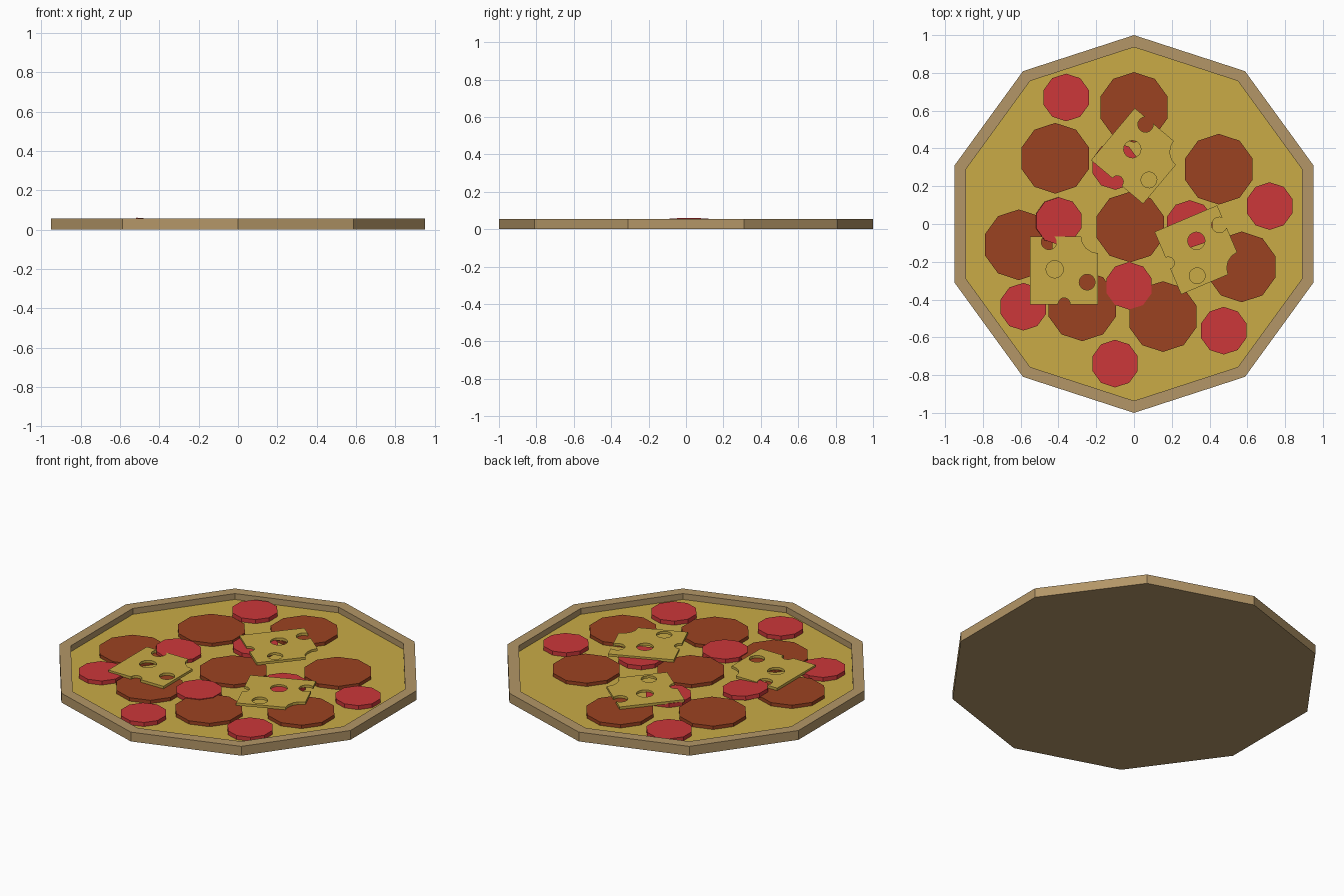
import bpy, bmesh, math
from mathutils import Matrix, Vector

cube = bpy.data.objects.get("Cube")
if cube:
    bpy.data.objects.remove(cube, do_unlink=True)


def material(name, r, g, b):
    lin = [(c / 255) ** 2.2 for c in (r, g, b)] + [1.0]
    m = bpy.data.materials.new(name)
    m.use_nodes = True
    m.diffuse_color = lin
    m.node_tree.nodes["Principled BSDF"].inputs["Base Color"].default_value = lin
    return m


CRUST = material("crust tan", 178, 149, 103)
CHEESE = material("cheese yellow", 200, 170, 72)
SAUSAGE = material("sausage brown", 154, 68, 38)
TOMATO = material("tomato red", 203, 58, 60)


def add_prism(bm, radius, z0, z1, sides=10, centre=(0, 0)):
    """Upright prism with a corner on +y; returns its top face."""
    rings = []
    for z in (z0, z1):
        ring = []
        for i in range(sides):
            a = math.pi / 2 + 2 * math.pi * i / sides
            ring.append(bm.verts.new((centre[0] + radius * math.cos(a),
                                      centre[1] + radius * math.sin(a), z)))
        rings.append(ring)
    low, high = rings
    bm.faces.new(low[::-1])
    for i in range(sides):
        j = (i + 1) % sides
        bm.faces.new((low[i], low[j], high[j], high[i]))
    return bm.faces.new(high)


def finish_mesh(bm, name, *mats):
    mesh = bpy.data.meshes.new(name)
    bm.normal_update()
    bm.to_mesh(mesh)
    bm.free()
    for m in mats:
        mesh.materials.append(m)
    return mesh


def place(mesh, name, loc=(0, 0, 0), rot=(0, 0, 0)):
    ob = bpy.data.objects.new(name, mesh)
    ob.location, ob.rotation_euler = loc, rot
    bpy.context.collection.objects.link(ob)
    return ob


FLOOR, RIM = 0.02, 0.055

# Crust with a sunken cheese floor
bm = bmesh.new()
top = add_prism(bm, 1.0, 0, RIM)
bm.normal_update()
bmesh.ops.inset_region(bm, faces=[top], thickness=0.061, use_even_offset=True)
bmesh.ops.inset_region(bm, faces=[top], thickness=0.0, depth=FLOOR - RIM)
top.material_index = 1
place(finish_mesh(bm, "crust", CRUST, CHEESE), "crust_base")


# Round toppings share one mesh per kind
def disc_mesh(name, radius, height, mat):
    bm = bmesh.new()
    add_prism(bm, radius, 0, height)
    return finish_mesh(bm, name, mat)


sausage = disc_mesh("sausage_disc", 0.187, 0.02, SAUSAGE)
tomato = disc_mesh("tomato_disc", 0.126, 0.024, TOMATO)

sausage_spots = [(0, .617), (-.417, .348), (.449, .29), (-.02, -.016),
                 (-.61, -.11), (.57, -.227), (-.274, -.433), (.153, -.49)]
for i, (x, y) in enumerate(sausage_spots):
    place(sausage, f"sausage_slice_{i + 1}", (x, y, FLOOR))

tomato_spots = [(-.359, .67), (.718, .095), (-.026, -.327), (-.586, -.438),
                (.475, -.565), (-.1, -.739), (.295, 0), (-.1, .307)]
for i, (x, y) in enumerate(tomato_spots):
    place(tomato, f"tomato_slice_{i + 1}", (x, y, FLOOR))

# One tomato leans on the sausage beside it
place(tomato, "tomato_slice_leaning", (-.4, .016, FLOOR + 0.006),
      (0, math.radians(5), 0))

# Cheese slice: square plate with round holes and edge bites cut out
THICK = 0.015
bm = bmesh.new()
bmesh.ops.create_cube(bm, size=1, matrix=Matrix.Translation(
    Vector((0, 0, THICK / 2))) @ Matrix.Diagonal((0.36, 0.36, THICK, 1)))
plate = place(finish_mesh(bm, "cheese_plate", CHEESE), "cheese_plate")

bm = bmesh.new()
for x, y, r in [(-.05, .005, .046), (.122, -.063, .042), (0, -.178, .032),
                (-.08, .15, .041), (.18, .18, .09)]:
    add_prism(bm, r, -0.05, 0.05, sides=16, centre=(x, y))
cutter = place(finish_mesh(bm, "hole_cutter", CHEESE), "hole_cutter")
cutter.hide_render = True

cut = plate.modifiers.new("holes", "BOOLEAN")
cut.operation, cut.solver, cut.object = "DIFFERENCE", "EXACT", cutter
bpy.context.view_layer.update()
holed = bpy.data.meshes.new_from_object(
    plate.evaluated_get(bpy.context.evaluated_depsgraph_get()))
for ob in (plate, cutter):
    bpy.data.objects.remove(ob, do_unlink=True)

for i, (x, y, turn) in enumerate([(-.37, -.245, 0), (.026, .36, -40),
                                  (.345, -.137, -67)]):
    place(holed, f"cheese_slice_{i + 1}", (x, y, RIM - THICK),
          (0, 0, math.radians(turn)))
